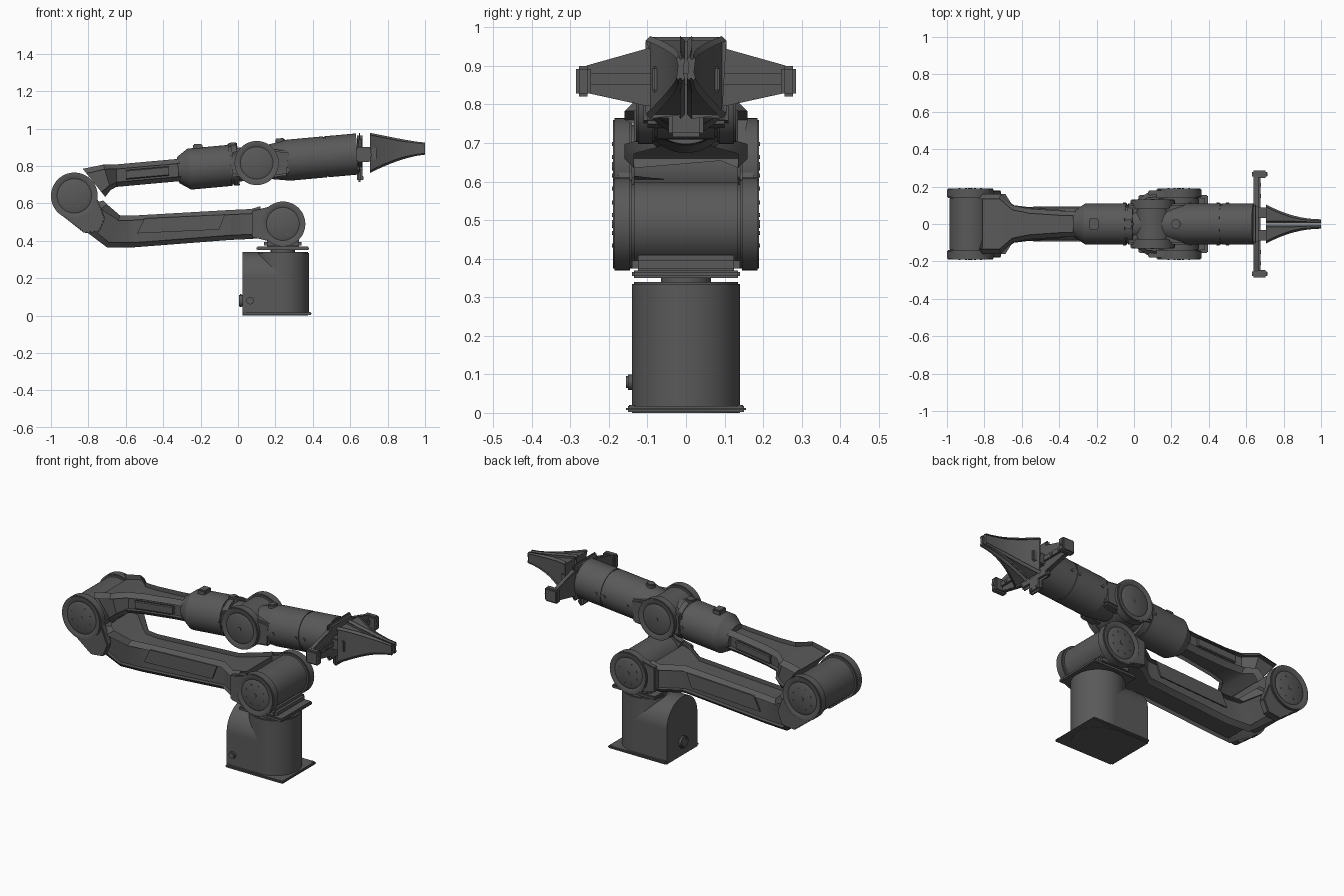
import bpy, bmesh, math
from mathutils import Vector, Matrix

cube = bpy.data.objects.get("Cube")
if cube:
    bpy.data.objects.remove(cube)

grey = (.1, .1, .1, 1)
material = bpy.data.materials.new("dark_grey")
material.use_nodes = True
material.diffuse_color = grey
material.node_tree.nodes["Principled BSDF"].inputs["Base Color"].default_value = grey

SIDES = {"front": -1, "back": 1}
ALONG, ACROSS, UP = Vector((1, 0, 0)), Vector((0, 1, 0)), Vector((0, 0, 1))
SMALL = .005


def at(x, z, y=0):
    return Vector((x, y, z))


def soften(bm, bevel):
    bmesh.ops.recalc_face_normals(bm, faces=bm.faces[:])
    bm.normal_update()
    if bevel:
        edges = [edge for edge in bm.edges if edge.calc_face_angle(0) > .6]
        bmesh.ops.bevel(bm, geom=edges, offset=bevel, segments=2, affect='EDGES', clamp_overlap=True)
        bm.normal_update()


def finish(name, bm):
    mesh = bpy.data.meshes.new(name)
    bm.to_mesh(mesh)
    bm.free()
    mesh.materials.append(material)
    mesh.shade_smooth()
    mesh.set_sharp_from_angle(angle=math.radians(32))
    bpy.context.scene.collection.objects.link(bpy.data.objects.new(name, mesh))


def block(name, centre, size, bevel=SMALL):
    """Box with softened edges, sized along x, y and z."""
    bm = bmesh.new()
    place = Matrix.Translation(centre) @ Matrix.Diagonal((*size, 1))
    bmesh.ops.create_cube(bm, size=1, matrix=place)
    soften(bm, bevel)
    finish(name, bm)


def drum(name, start, end, radius, tip=None, bevel=0, groove=False, sides=48):
    """Cylinder or cone between two points; a groove rings its end cap."""
    bm = bmesh.new()
    axis = end - start
    turn = axis.to_track_quat('Z', 'Y').to_matrix().to_4x4()
    bmesh.ops.create_cone(bm, cap_ends=True, segments=sides, radius1=radius,
                          radius2=radius if tip is None else tip, depth=axis.length,
                          matrix=Matrix.Translation((start + end) / 2) @ turn)
    soften(bm, bevel)
    if groove:
        cap = max(bm.faces, key=lambda face: face.normal.dot(axis) * face.calc_area())
        for lift in (0, -1, 1):
            bmesh.ops.inset_region(bm, faces=[cap], thickness=radius / 9, depth=lift * radius / 20)
    finish(name, bm)


def screw(name, base, direction, radius=.01, height=SMALL):
    drum(name, base - direction * height, base + direction * height, radius, bevel=radius / 5, sides=16)


def skin(name, loops, bevel=0):
    """Join matching outlines into one closed solid."""
    bm = bmesh.new()
    rings = [[bm.verts.new(point) for point in loop] for loop in loops]
    for a, b in zip(rings, rings[1:]):
        for i in range(len(a)):
            bm.faces.new((a[i - 1], a[i], b[i], b[i - 1]))
    bm.faces.new(rings[0])
    bm.faces.new(rings[-1])
    soften(bm, bevel)
    finish(name, bm)


def slab(name, outline, inner, outer, bevel=SMALL):
    """Front outline given thickness across y."""
    skin(name, [[at(x, z, y) for x, z in outline] for y in (inner, outer)], bevel)


def section(x, z, height, inner, outer, lean=0, chamfer=.025):
    """Chamfered rectangle, its top pushed along x by the lean."""
    cut = min(chamfer, (outer - inner) / 3)
    half, middle, wide = height / 2, (inner + outer) / 2, (outer - inner) / 2
    corners = []
    for up, side in ((1, 1), (1, -1), (-1, -1), (-1, 1)):
        pair = [(half, wide - cut), (half - cut, wide)]
        for tall, out in pair if up * side > 0 else reversed(pair):
            rise = up * tall
            corners.append(at(x + lean * rise / half, z + rise, middle + side * out))
    return corners


def beam(name, stations):
    """Arm body through stations of x, z, height, half width and lean."""
    skin(name, [section(x, z, tall, -half, half, lean, min(.025, tall / 3))
                for x, z, tall, half, lean in stations])


def joint(name, centre, radius, inner, outer, screws=8):
    """Barrel between two grooved side covers."""
    reach = ACROSS * inner
    drum(name + "_barrel", centre - reach, centre + reach, radius * .9, bevel=SMALL)
    for side, s in SIDES.items():
        face = centre + ACROSS * s * outer
        drum(f"{name}_cover_{side}", centre + reach * s, face, radius, bevel=SMALL, groove=True)
        screw(f"{name}_hub_{side}", face, ACROSS * s, radius / 9, SMALL / 2)
        for i in range(screws):
            angle = math.tau * (i + .5) / screws
            spot = at(math.cos(angle), math.sin(angle)) * radius / 2
            screw(f"{name}_screw_{side}", face + spot, ACROSS * s, SMALL, SMALL / 2)


# Base: bolted flange, round column with an arched flat back, turntable
column, radius, height = ALONG * .24, .14, .34
flange = at(.21, .01)
block("base_flange", flange, (.37, .31, .015))
for x in (-1, 1):
    for y in (-1, 1):
        screw("flange_bolt", flange + at(.17 * x, SMALL, .14 * y), UP)
drum("base_column", column, column + UP * height, radius, bevel=SMALL, sides=64)
back = ALONG * .025
shoulder_line = UP * (height - radius)
drum("base_arch", back + shoulder_line, column + shoulder_line, radius, sides=64)
block("base_back", (back + column + shoulder_line) / 2,
      (column.x - back.x, radius * 2, shoulder_line.z), 0)
socket = back + UP * .08
drum("base_socket", socket, socket - ALONG * .02, .035, bevel=SMALL, groove=True)
screw("base_button", at(.065, .08, -radius), ACROSS, .02, .015)
drum("turntable", column + UP * .33, column + UP * .4, .065)
block("bracket_plate", column + UP * .36, (.28, radius * 2, .02))
block("bracket_cradle", column + UP * .385, (.2, radius * 2, .05), .015)

# Main joints
shoulder, elbow = at(.24, .49), at(-.875, .64)
COVER = .19
joint("shoulder", shoulder, .12, radius, COVER)
joint("elbow", elbow, .125, radius, COVER)

# Upper arm: bent beam flaring into both joints
beam("upper_arm", [(-.84, .59, .05, .15, .12), (-.78, .54, .11, .16, .08), (-.665, .45, .17, .1, .035),
                   (-.56, .45, .17, .09, 0), (-.04, .485, .16, .09, 0),
                   (.07, .49, .16, .165, 0), (.12, .5, .17, .17, 0)])
for side, s in SIDES.items():
    cheek = s * radius, s * (COVER - .01)
    slab(f"elbow_cheek_{side}", [(-.96, .55), (-.82, .44), (-.74, .45), (-.71, .52), (-.77, .67)], *cheek)
    slab(f"shoulder_cheek_{side}", [(.075, .42), (.24, .38), (.24, .6), (.075, .56)], *cheek)
    slab(f"upper_arm_panel_{side}", [(-.54, .44), (-.1, .46), (-.07, .54), (-.5, .52)],
         s * .086, s * .094, 0)

# Gently rising line shared by forearm and wrist
START = UP * .807
RISE = at(1, .09)
LIFT = at(-RISE.z, 1)


def on_line(x, up=0):
    return START + RISE * x + LIFT * up


# Forearm: wide hood over the elbow narrowing to a slim neck
neck = [(x, on_line(x).z, .12, half, 0) for x, half in ((-.65, .1), (-.56, .082), (-.38, .07), (-.27, .07))]
beam("forearm", [(-.77, .71, .15, .16, -.06), (-.7, .74, .135, .16, -.02)] + neck)
for side, s in SIDES.items():
    skin(f"forearm_panel_{side}", [section(x, on_line(x).z, .05, *sorted((s * half, s * (half - .02))), 0, SMALL)
                                   for x, half in ((-.6, .091), (-.37, .074))])

# Wrist: rear tube, pivot and front tube with a seam
TUBE = .11
tubes = {"rear_tube_cone": (-.32, -.26, .07, TUBE), "rear_tube": (-.26, -.04, TUBE, TUBE),
         "rear_seam": (-.05, -.02, .104, .104), "rear_collar": (-.03, 0, TUBE, TUBE),
         "wrist_core": (0, .2, .09, .09), "front_neck": (.1, .27, .08, TUBE),
         "front_tube": (.27, .465, TUBE, TUBE), "front_seam": (.46, .48, .106, .106),
         "tool_tube": (.473, .64, TUBE, TUBE)}
for name, (start, end, first, last) in tubes.items():
    drum(name, on_line(start), on_line(end), first, last, sides=64)
wrist = on_line(.1)
joint("wrist", wrist, .118, .08, .13, 0)
for side, s in SIDES.items():
    slab(f"wrist_fork_{side}", [(-.04, .75), (.1, .73), (.27, .75), (.28, .88), (.1, .9), (-.04, .87)],
         s * .05, s * TUBE, .01)
    for x in (-.05, .3, .45, .5):
        screw(f"tube_screw_{side}", on_line(x) + ACROSS * s * TUBE, ACROSS * s)
block("top_button", on_line(-.205, TUBE), (.05, .06, .04))
for x in (-.02, .235):
    drum("top_knob", on_line(x, .08), on_line(x, .12), .025, bevel=SMALL)

# Gripper mount: flange, lower tab and tapered cross rail with end lugs
mount = on_line(.65)
block("gripper_flange", mount + UP * SMALL, (.03, .21, .21), .012)
block("gripper_tab", mount - UP * .11, (.03, .09, .08), .01)
half_rail = [(.1, .08), (.26, .035), (.26, -.035), (.1, -.07)]
outline = half_rail + [(-y, z) for y, z in reversed(half_rail)]
skin("cross_rail", [[mount + at(x, z, y) for y, z in outline] for x in (-.01, .015)], SMALL / 2)
block("rail_track", mount + ALONG * .015, (.02, .5, .03), SMALL / 2)
for side, s in SIDES.items():
    screw("tab_screw", mount + at(.015, -.13, s * .025), ALONG)
    lug = mount + at(.02, -SMALL, s * .266)
    block(f"rail_lug_{side}", lug, (.08, .038, .08), .008)
    block(f"carriage_{side}", mount + at(.05, 0, s * .06), (.08, .055, .065))
    screw(f"lug_screw_{side}", lug + ALONG * .04, ALONG)
    for y in (.15, .21):
        screw(f"rail_screw_{side}", mount + at(.025, 0, s * y), ALONG)

    # Finger: flared mouth easing into a slim tip
    loops = []
    steps = 8
    for i in range(steps + 1):
        ease = (1 - i / steps) ** 2
        reach = sorted((s * .003, s * (.025 + .08 * ease)))
        tilt = .893 - .023 * ease
        loops.append(section(.705 + .295 * i / steps, tilt, .065 + .15 * ease ** .7, *reach, 0, .012))
    skin(f"finger_{side}", loops)
